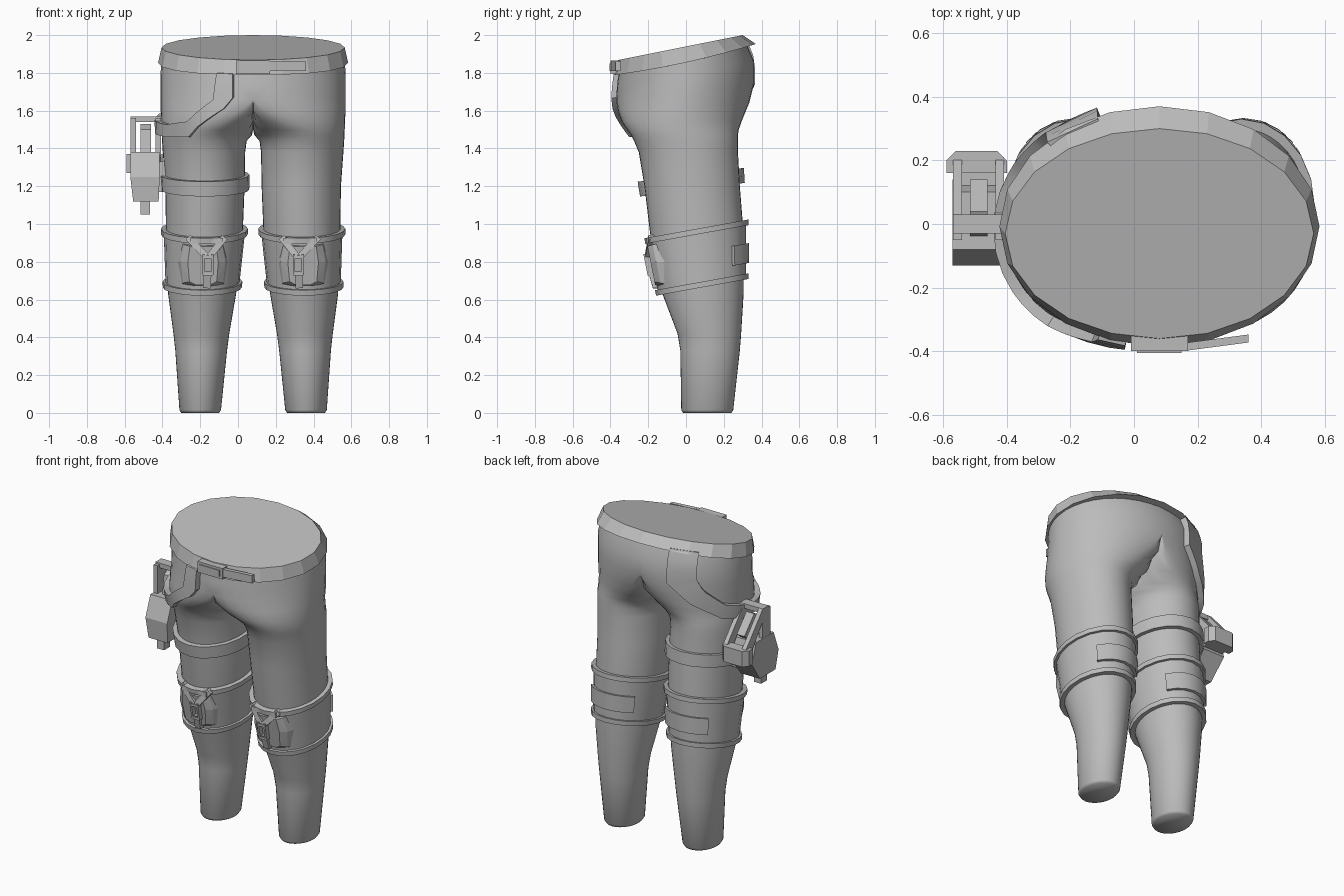
import bpy, bmesh, math
from math import radians, cos, sin
from mathutils import Vector

cube = bpy.data.objects.get("Cube")
if cube:
    bpy.data.objects.remove(cube)

MID = 0.08          # x of the body's symmetry plane
grey = bpy.data.materials.new("plain grey")
grey.use_nodes = True
grey.diffuse_color = (0.5, 0.5, 0.5, 1)
grey.node_tree.nodes["Principled BSDF"].inputs["Base Color"].default_value = (0.5, 0.5, 0.5, 1)

# Leg and hip sections: height, centre, outer radius, inner radius, front y, back y
SECTIONS = [
    (0, .28, .1, .1, -.015, .24), (.015, .28, .11, .11, -.025, .25),
    (.33, .275, .137, .137, -.03, .285), (.42, .274, .148, .148, -.045, .292),
    (.63, .27, .18, .18, -.125, .305), (.95, .258, .203, .203, -.19, .305),
    (1.2, .255, .21, .21, -.22, .285), (1.38, .26, .218, .218, -.25, .275),
    (1.44, .258, .224, .224, -.275, .275), (1.47, .25, .234, .243, -.29, .275),
    (1.5, .225, .26, .25, -.31, .28), (1.55, .16, .327, .25, -.34, .30),
    (1.62, .08, .41, .25, -.36, .335), (1.7, 0, .49, .25, -.37, .36),
    (1.8, 0, .49, .25, -.365, .36), (1.92, 0, .48, .25, -.35, .31)]


def section(z):
    for a, b in zip(SECTIONS, SECTIONS[1:]):
        if z <= b[0]:
            t = (z - a[0]) / (b[0] - a[0])
            return [p + (q - p) * t for p, q in zip(a, b)][1:]
    return SECTIONS[-1][1:]


def surface(angle, z, off=0, slope=0):
    """Point on the left half of the trousers; x is measured from the middle."""
    c, s = cos(radians(angle)), sin(radians(angle))
    cx, outer, inner, front, back = section(z)
    x = cx + (outer if c > 0 else inner) * c + off * c
    y = (front + back) / 2 + ((back - front) / 2 + off) * s
    w = min(max((z - 1.45) / .45, 0), 1)
    return Vector((max(x, 0), y, z + w * w * (3 - 2 * w) * .2 * y + slope * (y - .06)))


def finish(name, bm, smooth=None):
    bmesh.ops.recalc_face_normals(bm, faces=bm.faces)
    mesh = bpy.data.meshes.new(name)
    bm.to_mesh(mesh)
    bm.free()
    ob = bpy.data.objects.new(name, mesh)
    bpy.context.collection.objects.link(ob)
    mesh.materials.append(grey)
    if smooth:
        bpy.ops.object.select_all(action='DESELECT')
        ob.select_set(True)
        bpy.context.view_layer.objects.active = ob
        bpy.ops.object.shade_smooth_by_angle(angle=radians(smooth))
    return ob


def loft(bm, rings, closed=True, wrap=False):
    rows = [[bm.verts.new(p) for p in r] for r in rings]
    for r, q in zip(rows, rows[1:] + (rows[:1] if wrap else [])):
        for i in range(len(r) if closed else len(r) - 1):
            j = (i + 1) % len(r)
            bm.faces.new((r[i], r[j], q[j], q[i]))
    return rows


def ribbon(name, low, high, off, side=1, slope=0, wrap=True):
    """Raised strap lying on the trousers between two edges of (angle, height)."""
    bm = bmesh.new()
    rings = []
    for (a, z), (b, h) in zip(low, high):
        ring = [surface(a, z, -.01, slope), surface(a, z, off, slope),
                surface(b, h, off, slope), surface(b, h, -.01, slope)]
        rings.append([Vector((MID + side * p.x, p.y, p.z)) for p in ring])
    rows = loft(bm, rings, True, wrap)
    if not wrap:
        bm.faces.new(rows[0])
        bm.faces.new(rows[-1])
    return finish(name, bm, 25)


def band(name, z0, z1, off, side, slope, start=0, end=360):
    full = end - start == 360
    n = 20 if full else 6
    angles = [start + (end - start) * i / n for i in range(n if full else n + 1)]
    ribbon(name, [(a, z0) for a in angles], [(a, z1) for a in angles], off, side, slope, full)


def hull(name, points):
    bm = bmesh.new()
    for p in points:
        bm.verts.new(p)
    bmesh.ops.convex_hull(bm, input=bm.verts)
    bmesh.ops.dissolve_limit(bm, angle_limit=.01, verts=bm.verts, edges=bm.edges)
    return finish(name, bm)


def box(name, x, y, z):
    return hull(name, [(a, b, c) for a in x for b in y for c in z])


def bar(name, p, q, width, depth):
    """Flat strip between two points, its width lying across the xz direction."""
    p, q = Vector(p), Vector(q)
    d = q - p
    across = Vector((d.z, 0, -d.x)).normalized() * width / 2
    deep = Vector((0, depth / 2, 0))
    hull(name, [e + i * across + j * deep for e in (p, q) for i in (-1, 1) for j in (-1, 1)])


# Trousers: one half lofted, open along the middle, then mirrored
bm = bmesh.new()
N = 40
rows = loft(bm, [[surface(360 * i / N, s[0]) for i in range(N)] for s in SECTIONS])
bm.faces.new(rows[0])
bmesh.ops.delete(bm, geom=[f for f in bm.faces if all(v.co.x < 1e-5 for v in f.verts)], context='FACES')
bmesh.ops.mirror(bm, geom=bm.verts[:] + bm.edges[:] + bm.faces[:], axis='X', merge_dist=1e-4)
bmesh.ops.remove_doubles(bm, verts=bm.verts, dist=1e-4)
bmesh.ops.translate(bm, verts=bm.verts, vec=(MID, 0, 0))
finish("trousers", bm, 60)

# Waistband with its flat closed top
def oval(rx, front, back, height):
    pts = []
    for i in range(20):
        a = 2 * math.pi * i / 20
        y = (front + back) / 2 + (back - front) / 2 * sin(a)
        pts.append((MID + rx * cos(a), y, height(y)))
    return pts

def hem(y):
    return 1.855 + .22 * y + .12 * y * y

bm = bmesh.new()
rows = loft(bm, [oval(.47, -.35, .33, hem), oval(.503, -.385, .37, hem),
                 oval(.485, -.36, .3, lambda y: 1.94 + .2 * y)])
bm.faces.new(rows[-1])
finish("waistband", bm)

# Belt buckle and loose belt end
box("buckle", (-.01, .17), (-.4, -.34), (1.795, 1.865))
box("buckle_face", (.01, .15), (-.406, -.39), (1.81, 1.85))
bar("belt_end", (.17, -.385, 1.835), (.36, -.36, 1.835), .05, .025)

# Hanging strap round the right hip
def refine(points, n=3):
    out = []
    for (a, z), (b, h) in zip(points, points[1:]):
        out += [(a + (b - a) * i / n, z + (h - z) * i / n) for i in range(n)]
    return out + [points[-1]]

lower = [(-78, 1.87), (-78, 1.64), (-70, 1.46), (-40, 1.46), (0, 1.48), (35, 1.51), (58, 1.6), (68, 1.7), (68, 1.89)]
upper = [(-68, 1.87), (-66, 1.7), (-58, 1.55), (-35, 1.53), (0, 1.55), (28, 1.59), (42, 1.67), (47, 1.74), (47, 1.89)]
ribbon("hip_strap", refine(lower), refine(upper), .035, -1, 0, False)

# Thigh strap, right leg only
band("thigh_strap", 1.185, 1.265, .025, -1, .13)

# Knee guards on both legs
for side, label in ((1, "left"), (-1, "right")):
    band(label + "_knee_sleeve", .68, .955, .012, side, .18)
    band(label + "_knee_lower_rim", .66, .69, .027, side, .18)
    band(label + "_knee_upper_rim", .945, .975, .027, side, .18)
    band(label + "_knee_back_patch", .745, .85, .028, side, .18, 45, 135)

    def at(u, z, y):
        return (MID + side * u, y + (.86 - z) * .2, z)

    outline = [(.15, .9), (.38, .9), (.4, .8), (.385, .68), (.33, .66), (.2, .66), (.145, .68), (.13, .8)]
    pad = [at(u, z, -.12) for u, z in outline]
    pad += [at(.265 + (u - .265) * .88, .78 + (z - .78) * .92, -.17) for u, z in outline]
    pad += [at(.265 + (u - .265) * .6, .78 + (z - .78) * .85, -.2) for u, z in outline]
    hull(label + "_knee_pad", pad)
    bar(label + "_pad_strap_outer", at(.345, .93, -.17), at(.25, .83, -.208), .035, .03)
    bar(label + "_pad_strap_inner", at(.15, .93, -.17), at(.23, .83, -.208), .035, .03)
    bar(label + "_pad_strap_top", at(.16, .91, -.185), at(.335, .91, -.185), .03, .03)
    bar(label + "_pad_strap_lower", at(.24, .75, -.208), at(.245, .66, -.2), .04, .03)
    for u in (.217, .263):
        bar(label + "_pad_buckle_side", at(u, .84, -.212), at(u, .73, -.212), .012, .035)
    for z in (.735, .825):
        bar(label + "_pad_buckle_end", at(.215, z, -.212), at(.265, z, -.212), .014, .035)

# Holster body, tapering down, with a muzzle below
hull("holster_body", [(x, y, 1.38) for x in (-.57, -.415) for y in (-.08, .1)]
     + [(x, y, 1.25) for x in (-.57, -.415) for y in (-.13, .14)]
     + [(x, y, 1.12) for x in (-.555, -.42) for y in (-.12, .04)])
box("holster_muzzle", (-.515, -.465), (-.09, -.03), (1.05, 1.14))
box("holster_mount", (-.43, -.37), (-.03, .08), (1.17, 1.33))

# Holster frame: front posts, sloping rails, top and rear bars
for x in (-.555, -.422):
    box("holster_post", (x - .014, x + .014), (-.05, .03), (1.36, 1.56))
    hull("holster_rail", [(x + i, y, z) for i in (-.014, .014)
         for y, z in ((-.03, 1.57), (.03, 1.57), (.03, 1.5), (.21, 1.36), (.17, 1.3))])
box("holster_top_bar", (-.569, -.408), (-.03, .03), (1.54, 1.57))
hull("holster_rear_bar", [(x, y, z) for z in (1.27, 1.37)
     for x, y in ((-.59, .16), (-.59, .2), (-.56, .23), (-.43, .23), (-.4, .2), (-.4, .16))])
box("holster_base", (-.56, -.42), (.08, .18), (1.27, 1.31))

# Grip inside the frame
hull("holster_grip", [(x, y, z) for x in (-.515, -.46)
     for y, z in ((-.04, 1.36), (.06, 1.36), (-.02, 1.5), (.04, 1.53), (.14, 1.42))])
